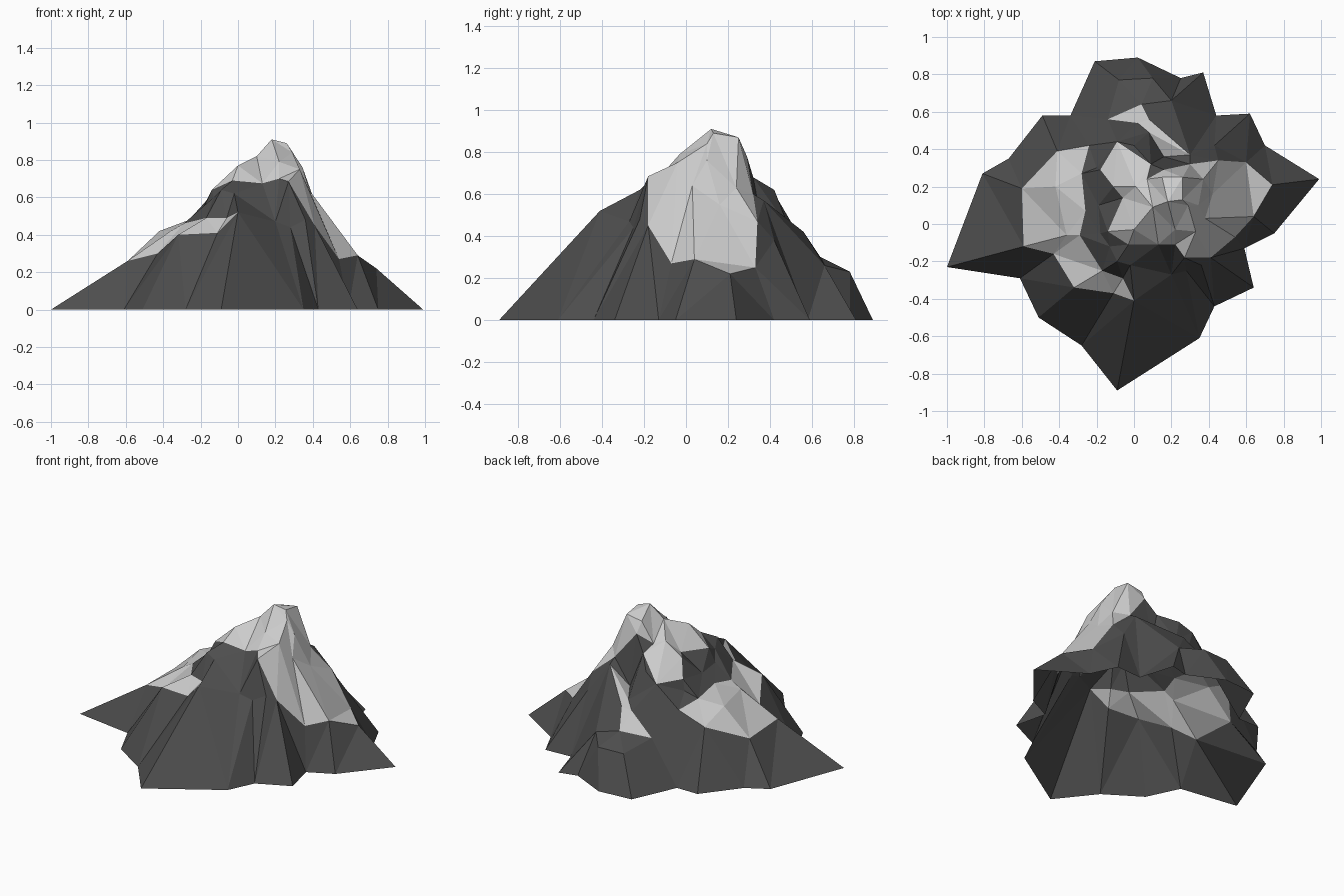
import bpy, bmesh
from mathutils import Vector
from mathutils.geometry import delaunay_2d_cdt

if "Cube" in bpy.data.objects:
    bpy.data.objects.remove(bpy.data.objects["Cube"])

# Foot outline on the ground, counter-clockwise
foot = [(.99, .24), (.70, .42), (.62, .59), (.44, .58), (.37, .81), (.25, .78),
        (.02, .89), (-.21, .87), (-.34, .58), (-.49, .58), (-.67, .35), (-.81, .27),
        (-1, -.23), (-.61, -.29), (-.51, -.50), (-.28, -.65), (-.09, -.89),
        (.35, -.61), (.43, -.44), (.64, -.34), (.59, -.13), (.75, -.05)]
foot = [(x, y, 0) for x, y in foot]

# Snow field outlines
west_snow = [(-.60, .19, .25), (-.59, -.12, .26), (-.43, -.16, .30), (-.32, -.34, .40),
             (-.11, -.37, .41), (0, -.41, .52), (-.06, -.29, .49), (-.17, -.25, .49),
             (-.29, -.06, .46), (-.26, .07, .48), (-.28, .27, .46), (-.24, .42, .43),
             (-.41, .39, .35)]
north_snow = [(-.14, .56, .27), (.02, .54, .40), (.08, .49, .44), (.16, .36, .46),
              (.30, .37, .57), (.08, .56, .42), (.04, .64, .30)]
summit_snow = [(.30, .32, .60), (.16, .29, .78), (.07, .24, .72), (.09, .32, .68),
               (-.09, .44, .57), (-.18, .29, .57), (-.11, .20, .66), (-.06, .14, .66),
               (-.14, -.04, .64), (-.03, -.11, .69), (.13, -.11, .675), (.22, -.11, .70),
               (.27, -.18, .685), (.41, -.18, .45), (.54, -.07, .27), (.64, .04, .29),
               (.74, .21, .22), (.60, .33, .25), (.45, .34, .47)]
snow_fields = [west_snow, north_snow, summit_snow]

# Peaks and ridges inside the snow
snow_peaks = [(-.42, .20, .42), (-.36, -.06, .42),
              (.15, .25, .85), (.26, .25, .87), (.26, .13, .89), (.18, .12, .91),
              (.10, .09, .82), (.29, .10, .84), (0, -.03, .77), (.22, -.03, .79),
              (.33, -.04, .75), (.01, .20, .74), (.345, .10, .76), (.38, .03, .64),
              (.42, .16, .55), (.37, .24, .63)]
# Bare crags and ledges
crags = [(-.20, .30, .50), (-.19, .10, .54), (-.18, -.05, .55), (-.13, -.12, .60),
         (-.09, -.20, .64), (-.02, -.22, .62), (0, .42, .62), (.04, .48, .47),
         (.20, -.27, .47), (.28, -.25, .44), (.36, -.22, .48),
         (-.08, .77, .23), (.10, .78, .23), (.20, .66, .26), (.43, .42, .38)]

# Gather points and the edges that must survive triangulation
points, edges = [], []
for ring in [foot] + snow_fields:
    s, n = len(points), len(ring)
    points += ring
    edges += [(s + i, s + (i + 1) % n) for i in range(n)]
points += snow_peaks + crags
flat = [Vector(p[:2]) for p in points]
nf = len(foot)
for i in range(nf):   # spurs run from each foot corner to the nearest high point
    edges.append((i, min(range(nf, len(flat)), key=lambda j: (flat[j] - flat[i]).length)))

verts, _, faces, origin, _, _ = delaunay_2d_cdt(flat, edges, [list(range(nf))], 1, 1e-5)


def height(i):
    if origin[i]:
        return points[origin[i][0]][2]
    return min(points, key=lambda p: (Vector(p[:2]) - verts[i]).length)[2]


def inside(c, poly):
    hit = False
    for a, b in zip(poly, poly[1:] + poly[:1]):
        if (a[1] > c.y) != (b[1] > c.y):
            if c.x < a[0] + (c.y - a[1]) * (b[0] - a[0]) / (b[1] - a[1]):
                hit = not hit
    return hit


def build(name, tris, shade):
    bm = bmesh.new()
    vs = [bm.verts.new((v.x, v.y, height(i))) for i, v in enumerate(verts)]
    for t in tris:
        f = bm.faces.new([vs[i] for i in t])
        f.normal_update()
        if f.normal.z < 0:
            f.normal_flip()
    bmesh.ops.delete(bm, geom=[v for v in vs if not v.link_faces], context='VERTS')
    me = bpy.data.meshes.new(name)
    bm.to_mesh(me)
    bm.free()
    mat = bpy.data.materials.new(name)
    mat.diffuse_color = (shade, shade, shade, 1)
    mat.use_nodes = True
    mat.node_tree.nodes["Principled BSDF"].inputs["Base Color"].default_value = mat.diffuse_color
    me.materials.append(mat)
    bpy.context.collection.objects.link(bpy.data.objects.new(name, me))


# Split the open shell into rock and snow
rock, snow = [], []
for f in faces:
    c = sum((verts[i] for i in f), Vector((0, 0))) / len(f)
    if inside(c, foot):
        (snow if any(inside(c, p) for p in snow_fields) else rock).append(f)
build("mountain_rock", rock, .075)
build("mountain_snow", snow, .75)
